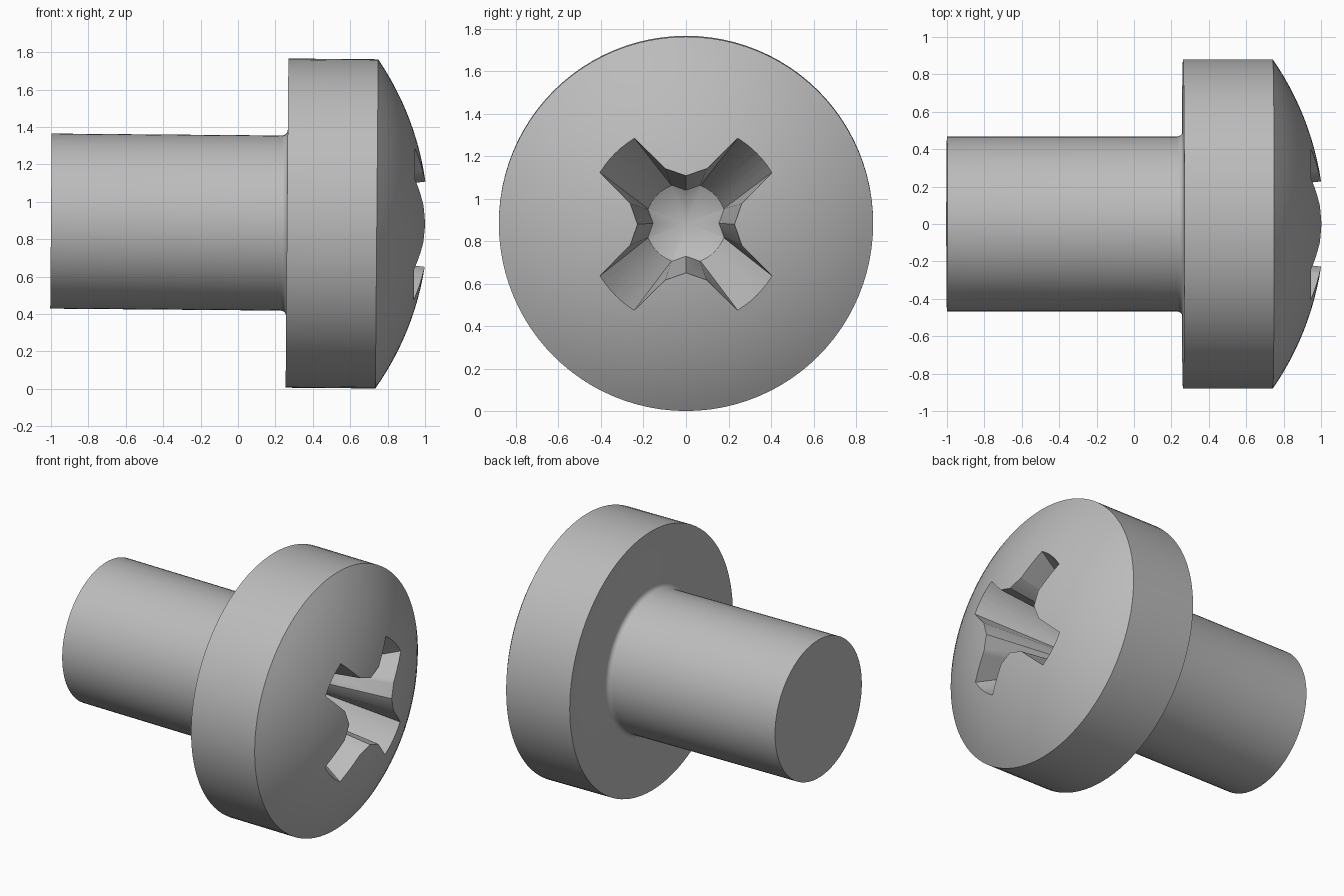
import bpy, bmesh, math
from mathutils import Vector

old = bpy.data.objects.get("Cube")
if old:
    bpy.data.objects.remove(old, do_unlink=True)

SEGMENTS = 96
HEAD_R, RIM_X, APEX_X = 0.88, 0.742, 1.017
FLOOR_X, TOP_X = 0.40, 1.10


def make_material(name, rgb):
    mat = bpy.data.materials.new(name)
    mat.use_nodes = True
    mat.diffuse_color = (*rgb, 1)
    mat.node_tree.nodes["Principled BSDF"].inputs["Base Color"].default_value = (*rgb, 1)
    return mat


def make_object(name, bm):
    bmesh.ops.recalc_face_normals(bm, faces=bm.faces)
    mesh = bpy.data.meshes.new(name)
    bm.to_mesh(mesh)
    bm.free()
    obj = bpy.data.objects.new(name, mesh)
    bpy.context.collection.objects.link(obj)
    return obj


def lathe(name, profile):
    """Spin (x, radius) points around the x axis."""
    bm = bmesh.new()
    verts = [bm.verts.new((x, 0, r)) for x, r in profile]
    edges = [bm.edges.new(pair) for pair in zip(verts, verts[1:])]
    bmesh.ops.spin(bm, geom=verts + edges, cent=(0, 0, 0), axis=(1, 0, 0),
                   angle=math.tau, steps=SEGMENTS)
    bmesh.ops.remove_doubles(bm, verts=bm.verts, dist=0.0005)
    return make_object(name, bm)


# Shank, fillet, head and dome as one turned profile
profile = [(-1, 0), (-1, 0.468)]
fillet = 0.032
for i in range(6):
    a = math.pi / 2 * i / 5
    profile.append((0.23 + fillet * math.sin(a), 0.468 + fillet * (1 - math.cos(a))))
profile += [(0.262, HEAD_R), (RIM_X, HEAD_R)]
sag = APEX_X - RIM_X
dome_r = (HEAD_R ** 2 + sag ** 2) / (2 * sag)
half_angle = math.asin(HEAD_R / dome_r)
for i in range(1, 17):
    a = half_angle * (1 - i / 16)
    profile.append((APEX_X - dome_r * (1 - math.cos(a)), dome_r * math.sin(a)))
screw = lathe("screw", profile)


# Cross recess: tapered star, described by (floor point, mouth point, mouth x)
def polar(r, degrees):
    a = math.radians(degrees)
    return Vector((r * math.cos(a), r * math.sin(a)))


quarter = [(Vector((0.155, 0)), Vector((0.228, 0)), 1.0),
           (polar(0.19, 20), Vector((0.262, 0.098)), 0.99)]
for i in range(7):
    f = i / 6
    quarter.append((polar(0.19, 21 + 48 * f), polar(0.472, 31 + 28 * f), 0.944))
quarter.append((polar(0.19, 70), Vector((0.098, 0.262)), 0.99))

bm = bmesh.new()
floor, top = [], []
for k in range(4):
    c, s = round(math.cos(k * math.pi / 2)), round(math.sin(k * math.pi / 2))
    for low, mouth, mouth_x in quarter:
        high = low.lerp(mouth, (TOP_X - FLOOR_X) / (mouth_x - FLOOR_X))
        for ring, p, x in ((floor, low, FLOOR_X), (top, high, TOP_X)):
            ring.append(bm.verts.new((x, c * p.x - s * p.y, s * p.x + c * p.y)))
tip = bm.verts.new((FLOOR_X - 0.10, 0, 0))
for i in range(len(floor)):
    j = (i + 1) % len(floor)
    bm.faces.new((floor[i], floor[j], top[j], top[i]))
    bm.faces.new((floor[j], floor[i], tip))
bm.faces.new(top)
cutter = make_object("recess_cutter", bm)
cutter.hide_render = True

# Cut the recess, then discard the cutter
bpy.ops.object.select_all(action="DESELECT")
bpy.context.view_layer.objects.active = screw
screw.select_set(True)
cut = screw.modifiers.new("recess", "BOOLEAN")
cut.operation = "DIFFERENCE"
cut.solver = "EXACT"
cut.object = cutter
bpy.ops.object.modifier_apply(modifier=cut.name)
bpy.data.objects.remove(cutter, do_unlink=True)

# Finish: one grey metal, smooth curved walls, slight lean of the axis
screw.data.materials.clear()
screw.data.materials.append(make_material("grey metal", (0.5, 0.5, 0.5)))
bpy.ops.object.shade_smooth_by_angle(angle=math.radians(25))
screw.location.z = 0.888
screw.rotation_euler.y = 0.0085
